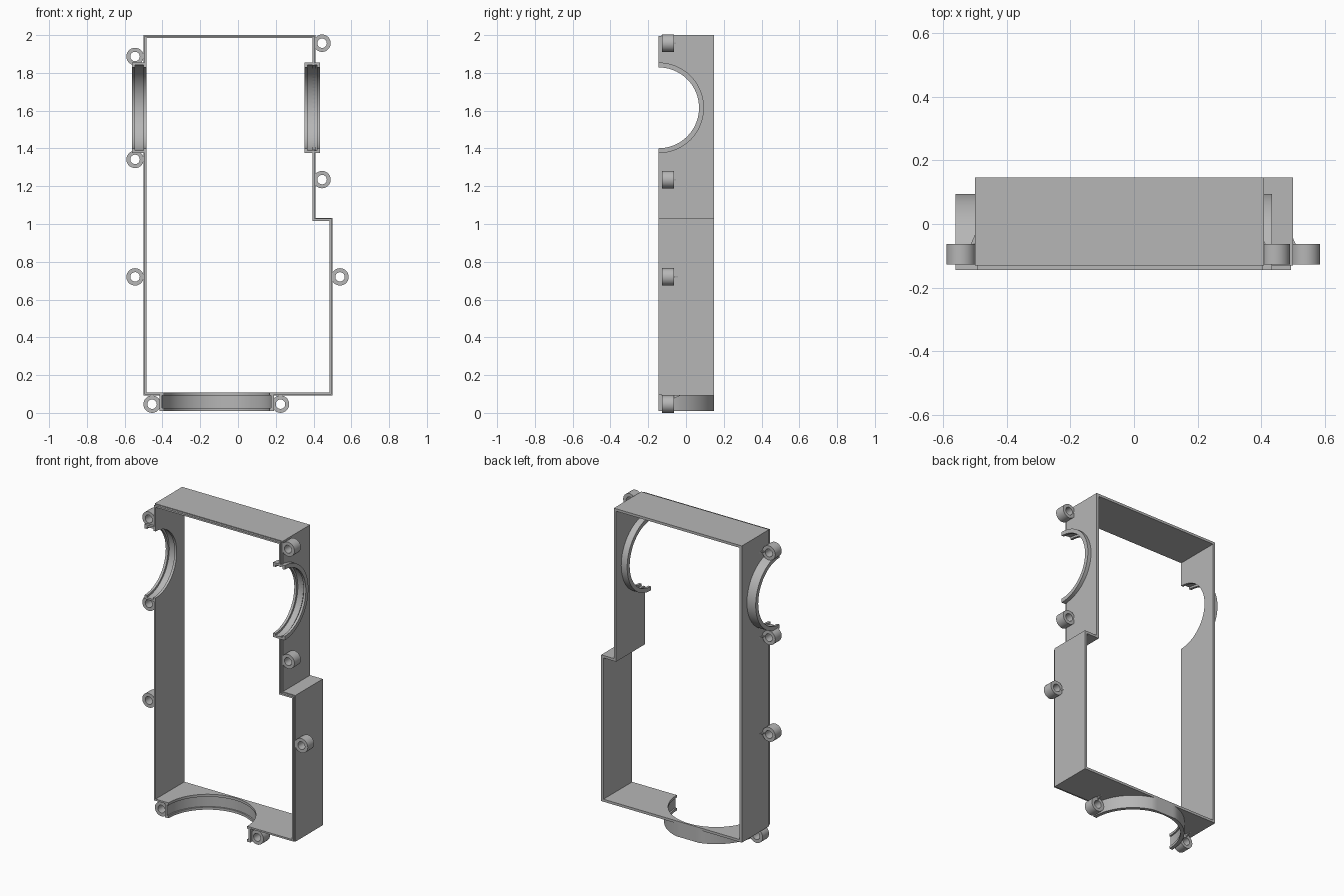
import bpy, bmesh, math
from mathutils import Vector

if "Cube" in bpy.data.objects:
    bpy.data.objects.remove(bpy.data.objects["Cube"])

grey = bpy.data.materials.new("plain grey")
grey.diffuse_color = (0.47, 0.47, 0.47, 1)
grey.use_nodes = True
grey.node_tree.nodes["Principled BSDF"].inputs["Base Color"].default_value = grey.diffuse_color
FRONT, BACK, T = -0.145, 0.147, 0.016


def finish(name, bm, smooth=False):
    bmesh.ops.recalc_face_normals(bm, faces=bm.faces)
    me = bpy.data.meshes.new(name)
    bm.to_mesh(me)
    bm.free()
    me.materials.append(grey)
    ob = bpy.data.objects.new(name, me)
    bpy.context.collection.objects.link(ob)
    if smooth:
        bpy.ops.object.select_all(action='DESELECT')
        ob.select_set(True)
        bpy.context.view_layer.objects.active = ob
        bpy.ops.object.shade_smooth_by_angle(angle=math.radians(35))
    return ob


def sweep(name, profile, place, n, full=False):
    """Turn a closed (radius, axial) profile; place() maps it into the scene."""
    bm = bmesh.new()
    arc = 2 * math.pi if full else math.pi
    rings = []
    for i in range(n if full else n + 1):
        a = arc * i / n
        rings.append([bm.verts.new(place(r * math.cos(a), r * math.sin(a), h)) for r, h in profile])
    m = len(profile)
    for i in range(n):
        p, q = rings[i], rings[(i + 1) % len(rings)]
        for j in range(m):
            k = (j + 1) % m
            bm.faces.new((p[j], p[k], q[k], q[j]))
    if not full:
        bm.faces.new(rings[0])
        bm.faces.new(rings[-1])
    return finish(name, bm, True)


def outline(d):
    """Stepped case outline, moved inward by d."""
    return [(-0.5 + d, 0.093 + d), (0.5 - d, 0.093 + d), (0.5 - d, 1.033 - d),
            (0.41 - d, 1.033 - d), (0.41 - d, 2 - d), (-0.5 + d, 2 - d)]


# Thin stepped wall with a slightly recessed lip along the front edge
bm = bmesh.new()
loops = [[bm.verts.new((x, y, z)) for x, z in outline(d)] for d, y in
         ((0, BACK), (0, FRONT + 0.014), (0.005, FRONT + 0.014), (0.005, FRONT), (T, FRONT), (T, BACK))]
for i, p in enumerate(loops):
    q = loops[(i + 1) % len(loops)]
    for j in range(6):
        k = (j + 1) % 6
        bm.faces.new((p[j], p[k], q[k], q[j]))
wall = finish("case_wall", bm)

# Round openings through the side walls and the floor
side_place = lambda u, v, h: (h, FRONT + v, 1.615 + u)
floor_place = lambda u, v, h: (-0.113 + u, min(FRONT + v, BACK), h)


def cutter(name, r, lo, hi, place, n=64):
    bm = bmesh.new()
    ends = [[bm.verts.new(place(r * math.cos(2 * math.pi * i / n), r * math.sin(2 * math.pi * i / n), h))
             for i in range(n)] for h in (lo, hi)]
    for i in range(n):
        k = (i + 1) % n
        bm.faces.new((ends[0][i], ends[0][k], ends[1][k], ends[1][i]))
    bm.faces.new(ends[0])
    bm.faces.new(ends[1])
    return finish(name, bm)


cutters = [cutter("side_cutter", 0.224, -0.7, 0.7, side_place),
           cutter("floor_cutter", 0.287, 0.0, 0.2, floor_place)]
for c in cutters:
    mod = wall.modifiers.new(c.name, 'BOOLEAN')
    mod.operation, mod.solver, mod.object = 'DIFFERENCE', 'EXACT', c
    bpy.ops.object.select_all(action='DESELECT')
    wall.select_set(True)
    bpy.context.view_layer.objects.active = wall
    bpy.ops.object.modifier_apply(modifier=mod.name)
    bpy.data.objects.remove(c)


# Grooved half rings around the openings
def channel(r_in, r_mid, r_out, lo, hi, lip):
    return [(r_out, lo), (r_in, lo), (r_in, lo + lip), (r_mid, lo + lip),
            (r_mid, hi - lip), (r_in, hi - lip), (r_in, hi), (r_out, hi)]


sweep("left_ring", channel(0.214, 0.227, 0.24, -0.562, -0.484, 0.016), side_place, 40)
sweep("right_ring", channel(0.214, 0.227, 0.24, 0.352, 0.434, 0.016), side_place, 40)
sweep("floor_ring", channel(0.28, 0.289, 0.303, 0.01, 0.109, 0.016), floor_place, 48)

# Screw bosses, each with a thin tapered rib behind it; last pair = direction to the wall
bosses = [(-0.545, 1.887, 1, 0), (-0.545, 1.342, 1, 0), (-0.545, 0.72, 1, 0),
          (0.445, 1.957, -1, 0), (0.445, 1.235, -1, 0), (0.54, 0.72, -1, 0),
          (-0.455, 0.046, 0, 1), (0.225, 0.046, 0, 1)]
for i, (x, z, dx, dz) in enumerate(bosses, 1):
    sweep(f"screw_boss_{i}", [(0.025, -0.128), (0.046, -0.128), (0.046, -0.063), (0.025, -0.063)],
          lambda u, v, h: (x + u, h, z + v), 28, True)
    bm = bmesh.new()
    d, s = Vector((dx, 0, dz)), Vector((dz, 0, dx)) * 0.004
    c = Vector((x, 0, z))
    tri = [c + d * 0.028 + Vector((0, -0.07, 0)), c + d * 0.05 + Vector((0, -0.07, 0)),
           c + d * 0.05 + Vector((0, -0.02, 0))]
    a = [bm.verts.new(p + s) for p in tri]
    b = [bm.verts.new(p - s) for p in tri]
    bm.faces.new(a)
    bm.faces.new(b)
    for j in range(3):
        k = (j + 1) % 3
        bm.faces.new((a[j], a[k], b[k], b[j]))
    finish(f"boss_rib_{i}", bm)
